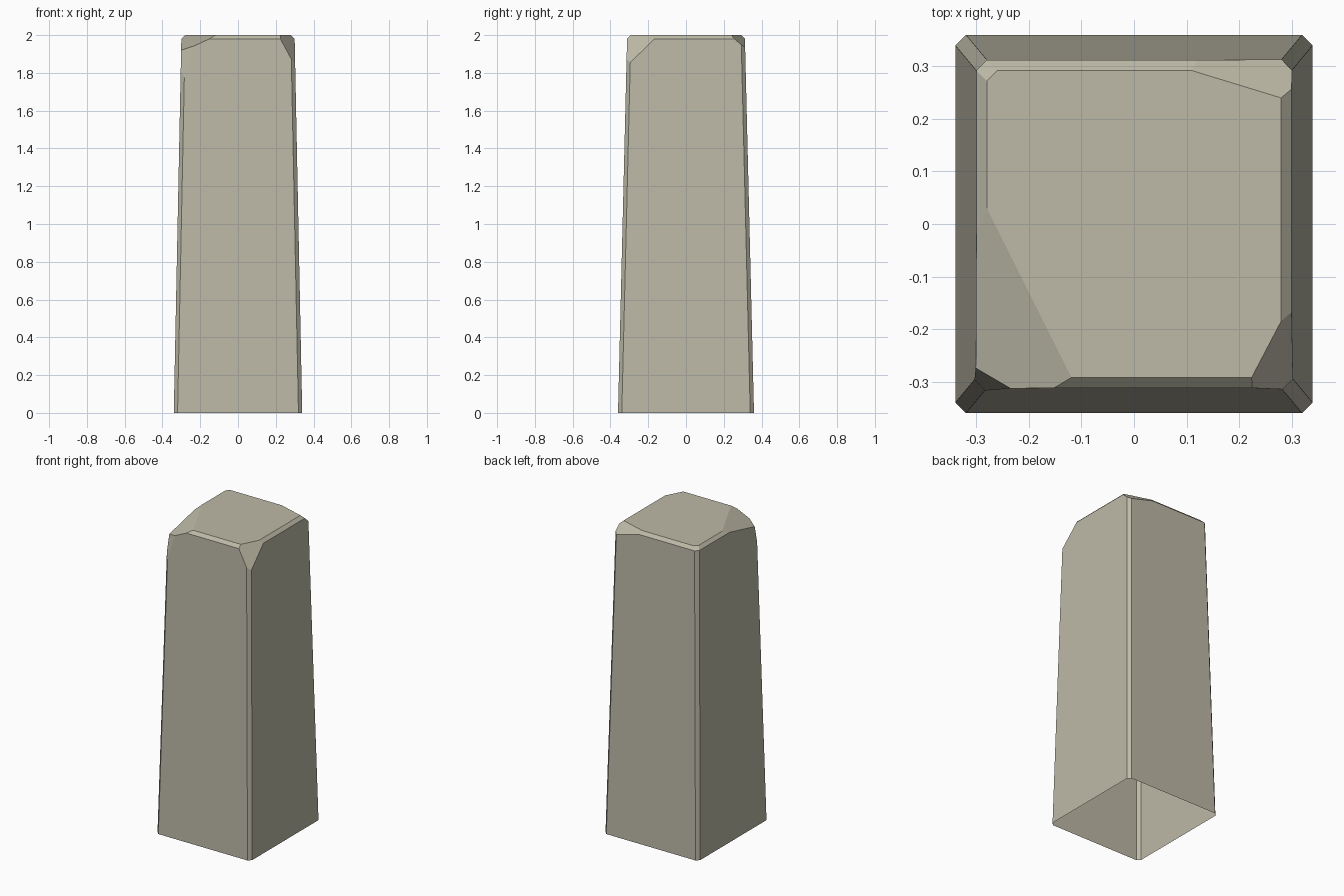
import bpy
import bmesh
from mathutils import Vector

cube = bpy.data.objects.get("Cube")
if cube:
    bpy.data.objects.remove(cube, do_unlink=True)

# Single stone colour
stone = bpy.data.materials.new("weathered stone")
stone.use_nodes = True
colour = (0.51, 0.49, 0.385, 1.0)
stone.diffuse_color = colour
stone.node_tree.nodes["Principled BSDF"].inputs["Base Color"].default_value = colour

CHAMFER = 0.02
bm = bmesh.new()


def ring(hx, hy, z):
    """Rectangle with chamfered corners, counter-clockwise."""
    c = CHAMFER
    outline = []
    for sx, sy in ((1, 1), (-1, 1), (-1, -1), (1, -1)):
        corner = [(sx * hx, sy * (hy - c), z), (sx * (hx - c), sy * hy, z)]
        outline += corner if sx * sy > 0 else corner[::-1]
    return [bm.verts.new(p) for p in outline]


def chip(*points):
    """Slice off a corner along the plane through three points and close it."""
    a, b, c = (Vector(p) for p in points)
    normal = (b - a).cross(c - a).normalized()
    if normal.dot(Vector((0, 0, 1)) - a) > 0:
        normal = -normal
    geom = bm.verts[:] + bm.edges[:] + bm.faces[:]
    cut = bmesh.ops.bisect_plane(bm, geom=geom, plane_co=a, plane_no=normal,
                                 clear_outer=True, dist=1e-5)["geom_cut"]
    edges = [e for e in cut if isinstance(e, bmesh.types.BMEdge) and e.is_boundary]
    bmesh.ops.edgeloop_fill(bm, edges=edges)


# Tapered shaft with a bevelled top and an open underside
rings = [ring(0.34, 0.36, 0), ring(0.30, 0.312, 1.98), ring(0.28, 0.292, 2)]
for low, high in zip(rings, rings[1:]):
    for i in range(len(low)):
        j = (i + 1) % len(low)
        bm.faces.new((low[i], low[j], high[j], high[i]))
bm.faces.new(rings[-1])

# Broken corners: large front right, its steep edge, front left, back left
chip((-0.28, 0.03, 2), (-0.12, -0.29, 2), (-0.24, -0.31, 1.94))
chip((-0.24, -0.31, 1.94), (-0.30, -0.275, 1.92), (-0.294, -0.305, 1.8))
chip((0.28, -0.185, 2), (0.225, -0.29, 2), (0.292, -0.304, 1.865))
chip((0.11, 0.292, 2), (0.28, 0.24, 2), (0.293, 0.305, 1.94))

bmesh.ops.recalc_face_normals(bm, faces=bm.faces[:])
mesh = bpy.data.meshes.new("stone_post")
bm.to_mesh(mesh)
bm.free()
mesh.materials.append(stone)
post = bpy.data.objects.new("stone_post", mesh)
bpy.context.collection.objects.link(post)
